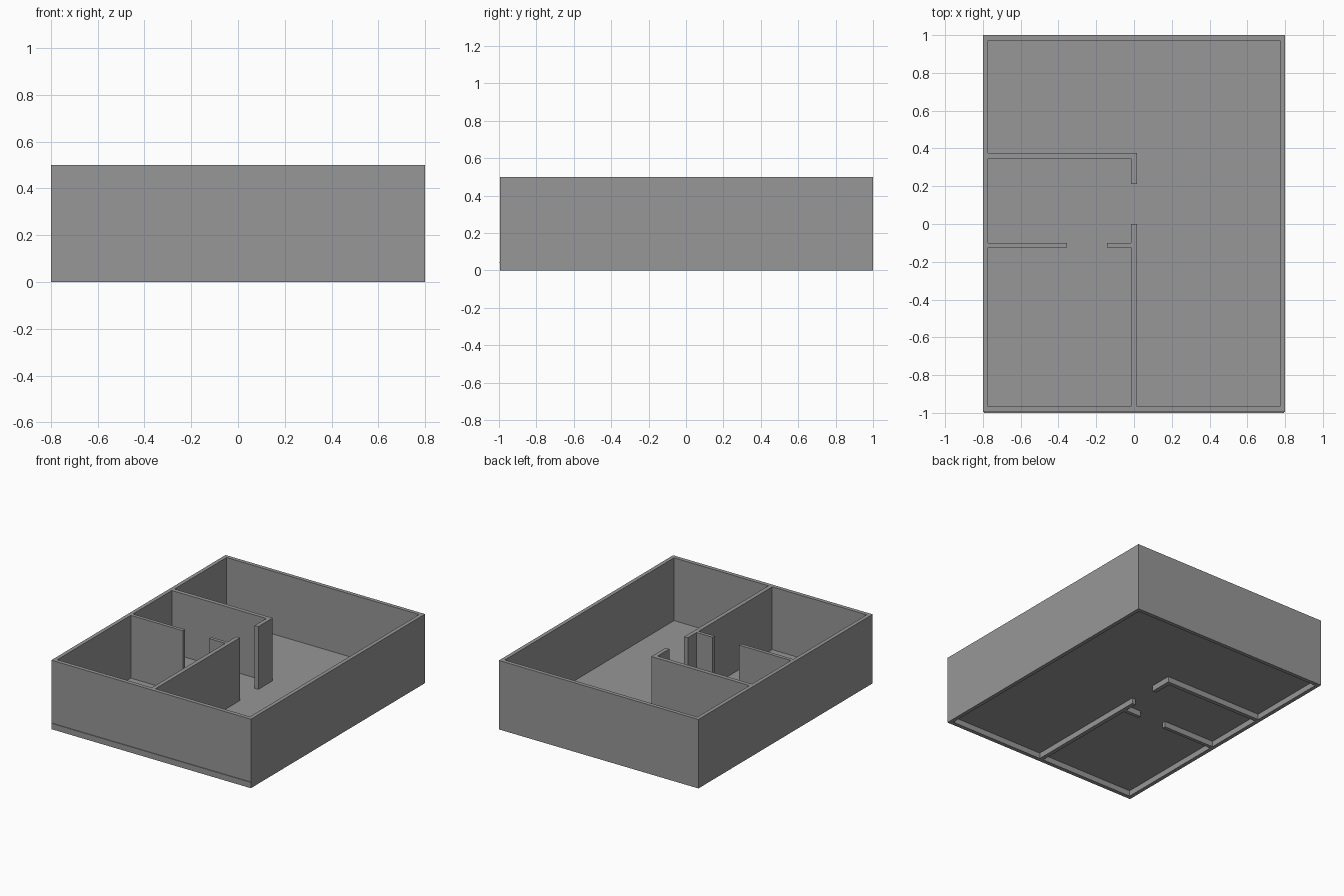
import bpy
import bmesh

default = bpy.data.objects.get("Cube")
if default:
    bpy.data.objects.remove(default)

# Single plaster colour
GREY = (0.31, 0.31, 0.31, 1)
plaster = bpy.data.materials.new("plaster grey")
plaster.use_nodes = True
plaster.diffuse_color = GREY
plaster.node_tree.nodes["Principled BSDF"].inputs["Base Color"].default_value = GREY


def extruded_plan(name, loops, bottom, top):
    """Extrude a floor plan; loops inside the first become openings."""
    curve = bpy.data.curves.new(name + " plan", "CURVE")
    curve.dimensions = "2D"
    curve.fill_mode = "BOTH"
    curve.extrude = (top - bottom) / 2
    for loop in loops:
        spline = curve.splines.new("POLY")
        spline.points.add(len(loop) - 1)
        for point, (x, y) in zip(spline.points, loop):
            point.co = (x, y, 0, 1)
        spline.use_cyclic_u = True
        spline.use_smooth = False
    plan = bpy.data.objects.new(name + " plan", curve)
    bpy.context.collection.objects.link(plan)
    bpy.context.view_layer.update()
    depsgraph = bpy.context.evaluated_depsgraph_get()
    mesh = bpy.data.meshes.new_from_object(plan.evaluated_get(depsgraph))
    bpy.data.objects.remove(plan)

    # Weld the caps to the sides and raise to the right height
    bm = bmesh.new()
    bm.from_mesh(mesh)
    bmesh.ops.remove_doubles(bm, verts=bm.verts, dist=0.0001)
    bmesh.ops.translate(bm, verts=bm.verts, vec=(0, 0, (top + bottom) / 2))
    bmesh.ops.recalc_face_normals(bm, faces=bm.faces)
    for face in bm.faces:
        face.smooth = False
    bm.to_mesh(mesh)
    bm.free()
    mesh.name = name
    mesh.materials.clear()
    mesh.materials.append(plaster)
    obj = bpy.data.objects.new(name, mesh)
    bpy.context.collection.objects.link(obj)
    return obj


def rectangle(x, front, back):
    return [(-x, front), (x, front), (x, back), (-x, back)]


side, front, back = 0.772, -0.966, 0.972      # inner wall faces
half = 0.015                                  # half of the spine wall
low, high = -0.125, -0.1                      # cross wall faces
door_left, door_right = -0.355, -0.143        # cross wall doorway

# All rooms join through doorways, so one loop traces every inner wall
rooms = [
    (-side, front), (-half, front), (-half, low),
    (door_right, low), (door_right, high), (-half, high),
    (-half, 0), (half, 0), (half, front),
    (side, front), (side, back), (-side, back),
    (-side, 0.376), (half, 0.376), (half, 0.212),
    (-half, 0.212), (-half, 0.346), (-side, 0.346),
    (-side, high), (door_left, high), (door_left, low), (-side, low),
]

# Outer and partition walls
extruded_plan("walls", [rectangle(0.8, -0.995, 1), rooms], 0, 0.5)

# Thin raised floor, showing as a slight lip along the front
extruded_plan("floor", [rectangle(0.795, -1, 0.99)], 0.041, 0.045)
